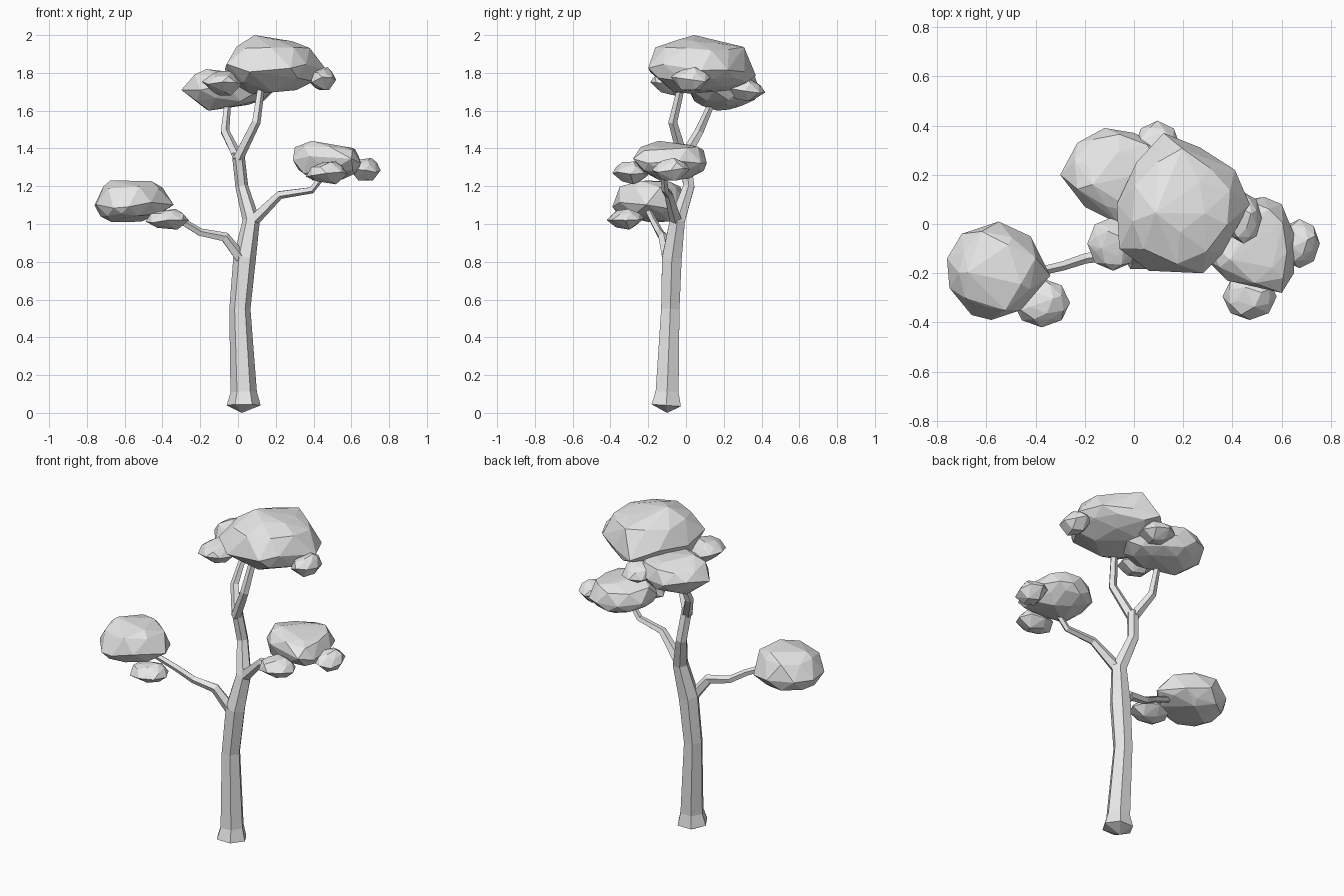
import bpy, bmesh, math, random
from mathutils import Vector

random.seed(4)
cube = bpy.data.objects.get("Cube")
if cube:
    bpy.data.objects.remove(cube, do_unlink=True)

grey = bpy.data.materials.new("plain grey")
grey.use_nodes = True
colour = (0.8, 0.8, 0.8, 1)
grey.diffuse_color = colour
grey.node_tree.nodes["Principled BSDF"].inputs["Base Color"].default_value = colour


def finish(name, bm):
    bmesh.ops.recalc_face_normals(bm, faces=bm.faces[:])
    mesh = bpy.data.meshes.new(name)
    bm.to_mesh(mesh)
    bm.free()
    mesh.materials.append(grey)
    obj = bpy.data.objects.new(name, mesh)
    bpy.context.collection.objects.link(obj)
    return obj


def limb(name, path, sides=5, foot=None):
    """Tapered faceted tube through (x, y, z, radius) stations."""
    bm = bmesh.new()
    pts = [Vector(p[:3]) for p in path]
    rings = []
    for i, p in enumerate(pts):
        t = (pts[min(i + 1, len(pts) - 1)] - pts[max(i - 1, 0)]).normalized()
        u = Vector((0, 1, 0)).cross(t).normalized()
        v = t.cross(u)
        ring = []
        for k in range(sides):
            a = math.tau * k / sides
            ring.append(bm.verts.new(p + (u * math.cos(a) + v * math.sin(a)) * path[i][3]))
        rings.append(ring)
    for low, high in zip(rings, rings[1:]):
        for k in range(sides):
            n = (k + 1) % sides
            bm.faces.new((low[k], low[n], high[n], high[k]))
    bm.faces.new(rings[-1])
    if foot:
        tip = bm.verts.new(foot)
        for k in range(sides):
            bm.faces.new((rings[0][k], tip, rings[0][(k + 1) % sides]))
    else:
        bm.faces.new(rings[0])
    return finish(name, bm)


def foliage(name, outline, levels):
    """Faceted clump: hull of a plan outline scaled at several heights."""
    bm = bmesh.new()
    count = len(outline)
    outline = [Vector(p) for p in outline]
    lo = Vector([min(p[i] for p in outline) for i in range(2)])
    hi = Vector([max(p[i] for p in outline) for i in range(2)])
    mid = (lo + hi) / 2
    zmid = (levels[0][0] + levels[-1][0]) / 2
    for z, scale in levels:
        for k, p in enumerate(outline):
            if scale < 1:   # stagger the inner rings
                if scale < 0.6 and k % 2:
                    continue
                p = (p + outline[(k + 1) % count]) / 2
            q = mid + (p - mid) * scale * (random.uniform(0.9, 1.08) if scale < 1 else 1)
            lift = 0.3 * random.random() * (zmid - z)
            if scale == 1:
                lift = random.uniform(-0.12, 0.12) * (levels[-1][0] - levels[0][0])
            bm.verts.new((q.x, q.y, z + (lift if k else 0)))
    hull = bmesh.ops.convex_hull(bm, input=bm.verts[:])
    inner = [g for g in hull["geom_interior"] if isinstance(g, bmesh.types.BMVert)]
    bmesh.ops.delete(bm, geom=inner, context="VERTS")
    return finish(name, bm)


def lobe(name, x, y, z):
    """Small clump filling the given extents."""
    cx, cy, rx, ry = sum(x) / 2, sum(y) / 2, (x[1] - x[0]) / 2, (y[1] - y[0]) / 2
    angles = [math.tau * k / 8 for k in range(8)]
    outline = [(cx + rx * math.cos(a), cy + ry * math.sin(a)) for a in angles]
    h = z[1] - z[0]
    foliage(name, outline, [(z[0], 0.55), (z[0] + h * 0.45, 1), (z[0] + h * 0.8, 0.85), (z[1], 0.5)])


# Trunk with a flared, pointed foot
limb("trunk", [(0.03, -0.105, 0.04, 0.09), (0.03, -0.1, 0.11, 0.07),
               (0.01, -0.083, 0.55, 0.056), (0.035, -0.075, 0.82, 0.06),
               (0.07, -0.045, 1.02, 0.046), (0.02, 0.015, 1.2, 0.034),
               (0, -0.01, 1.38, 0.033)], sides=6, foot=(0.02, -0.1, 0))

# Branches
limb("right_branch", [(0.03, -0.09, 0.8, 0.035), (-0.07, -0.12, 0.93, 0.028),
                      (-0.2, -0.14, 0.955, 0.022), (-0.29, -0.17, 1.01, 0.02),
                      (-0.42, -0.2, 1.07, 0.018)])
limb("left_branch", [(0.07, -0.05, 1.01, 0.035), (0.22, -0.09, 1.155, 0.024),
                     (0.39, -0.11, 1.18, 0.019), (0.46, -0.12, 1.27, 0.017)])
limb("back_fork", [(0, -0.01, 1.35, 0.03), (-0.07, 0.07, 1.49, 0.025),
                   (-0.055, 0.14, 1.65, 0.018)])
limb("front_fork", [(0, -0.015, 1.35, 0.03), (0.095, -0.07, 1.54, 0.025),
                    (0.125, -0.02, 1.75, 0.02)])

# Main foliage clumps
foliage("crown_foliage",
        [(-0.07, 0.08), (-0.06, -0.1), (0.06, -0.19), (0.28, -0.2), (0.36, -0.12),
         (0.47, 0.08), (0.41, 0.22), (0.27, 0.31), (0.12, 0.37), (0.01, 0.25)],
        [(1.69, 0.55), (1.75, 0.9), (1.82, 1), (1.94, 0.82), (2.0, 0.45)])
foliage("back_foliage",
        [(-0.3, 0.2), (-0.2, 0.07), (-0.06, 0), (0.12, 0.02), (0.18, 0.15),
         (0.13, 0.3), (0, 0.37), (-0.12, 0.39), (-0.23, 0.33)],
        [(1.6, 0.55), (1.65, 0.85), (1.71, 1), (1.79, 0.85), (1.82, 0.58)])
foliage("right_foliage",
        [(-0.76, -0.14), (-0.75, -0.26), (-0.66, -0.37), (-0.58, -0.39), (-0.46, -0.35),
         (-0.34, -0.21), (-0.42, -0.05), (-0.55, 0.01), (-0.7, -0.04)],
        [(1.01, 0.55), (1.04, 0.85), (1.1, 1), (1.2, 0.85), (1.23, 0.58)])
foliage("left_foliage",
        [(0.29, -0.14), (0.38, -0.23), (0.6, -0.28), (0.65, -0.2), (0.65, -0.04),
         (0.6, 0.08), (0.53, 0.11), (0.4, 0.09), (0.3, 0)],
        [(1.23, 0.55), (1.27, 0.9), (1.34, 1), (1.41, 0.9), (1.44, 0.59)])

# Small clumps tucked against the main ones
lobe("right_small_foliage", (-0.49, -0.26), (-0.42, -0.22), (0.97, 1.08))
lobe("left_outer_foliage", (0.59, 0.755), (-0.18, 0.02), (1.23, 1.35))
lobe("left_front_foliage", (0.36, 0.58), (-0.39, -0.2), (1.21, 1.33))
lobe("crown_side_foliage", (0.37, 0.52), (-0.08, 0.13), (1.71, 1.83))
lobe("crown_front_foliage", (-0.19, 0.02), (-0.19, 0.03), (1.68, 1.81))
lobe("crown_back_foliage", (0, 0.19), (0.2, 0.42), (1.65, 1.77))
